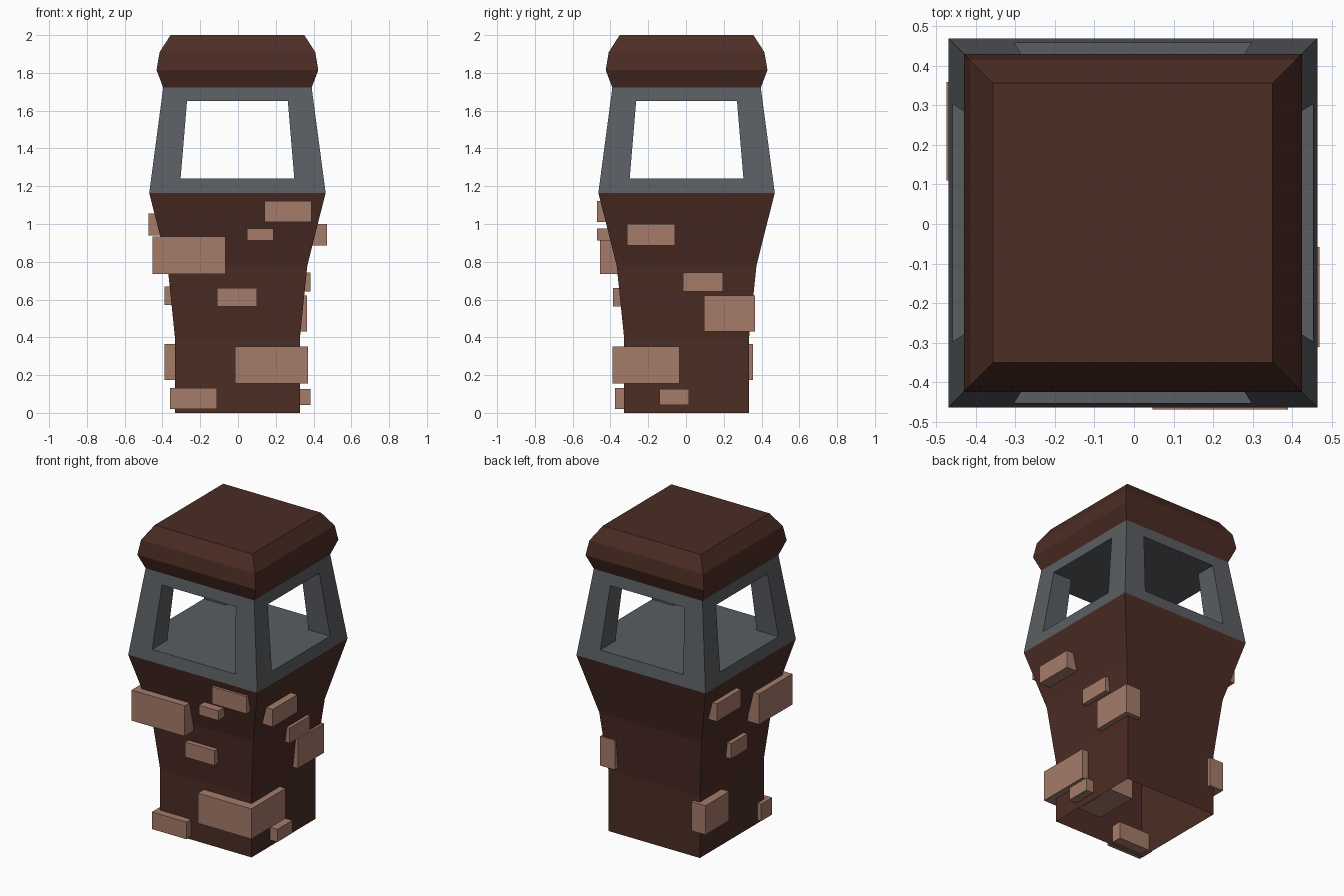
import bpy, bmesh
from mathutils import Vector

if "Cube" in bpy.data.objects:
    bpy.data.objects.remove(bpy.data.objects["Cube"])

CX, CY = -0.003, 0.003      # tower axis


def material(name, rgb):
    m = bpy.data.materials.new(name)
    m.diffuse_color = (*rgb, 1.0)
    m.use_nodes = True
    m.node_tree.nodes["Principled BSDF"].inputs["Base Color"].default_value = m.diffuse_color
    return m


BROWN = material("dark_brown", (0.072, 0.026, 0.018))
GREY = material("slate_grey", (0.102, 0.112, 0.122))
CLAY = material("clay_brick", (0.376, 0.198, 0.144))


def finish(bm, name, mat):
    me = bpy.data.meshes.new(name)
    bm.to_mesh(me)
    bm.free()
    me.materials.append(mat)
    ob = bpy.data.objects.new(name, me)
    bpy.context.collection.objects.link(ob)
    return ob


def square_loft(name, profile, mat, cap_top):
    """Stack square rings given as (z, half width) and skin them."""
    bm = bmesh.new()
    rings = [[bm.verts.new((CX + sx * h, CY + sy * h, z))
              for sx, sy in ((-1, -1), (1, -1), (1, 1), (-1, 1))]
             for z, h in profile]
    for a, b in zip(rings, rings[1:]):
        for i in range(4):
            j = (i + 1) % 4
            bm.faces.new((a[i], a[j], b[j], b[i]))
    if cap_top:
        bm.faces.new(rings[-1])
    return finish(bm, name, mat)


# Flared base, open underneath
square_loft("tower_base", [(0, .331), (.40, .331), (.78, .37), (1.165, .467)], BROWN, False)

# Bevelled roof
square_loft("roof", [(1.722, .393), (1.815, .428), (1.91, .412), (2.0, .354)], BROWN, True)


# Lookout frame: tapered block with window tunnels through both axes,
# made as a 3x3x3 lattice of cells where only the outer skin gets faces
def lookout_frame():
    levels = [1.165, 1.24, 1.65, 1.722]

    def point(i, j, k):
        z = levels[k]
        t = (z - levels[0]) / (levels[3] - levels[0])
        outer = .467 + (.393 - .467) * t
        inner = .301 + (.267 - .301) * (z - 1.24) / .41
        line = (-outer, -inner, inner, outer)
        return CX + line[i], CY + line[j], z

    def solid(c):
        if not all(0 <= v <= 2 for v in c):
            return False
        return c[2] != 1 or (c[0] != 1 and c[1] != 1)

    bm = bmesh.new()
    verts = {}

    def vert(key):
        if key not in verts:
            verts[key] = bm.verts.new(point(*key))
        return verts[key]

    for n in range(27):
        cell = (n % 3, n // 3 % 3, n // 9)
        if not solid(cell):
            continue
        for axis in range(3):
            for side in (0, 1):
                other = list(cell)
                other[axis] += 2 * side - 1
                if solid(other):
                    continue
                u, v = (axis + 1) % 3, (axis + 2) % 3
                quad = []
                for du, dv in ((0, 0), (1, 0), (1, 1), (0, 1)):
                    key = list(cell)
                    key[axis] += side
                    key[u] += du
                    key[v] += dv
                    quad.append(vert(tuple(key)))
                bm.faces.new(quad if side else quad[::-1])
    return finish(bm, "lookout_frame", GREY)


lookout_frame()


# Bricks set into the walls
def brick(name, x0, x1, y0, y1, z0, z1):
    bm = bmesh.new()
    bmesh.ops.create_cube(bm, size=1)
    size = Vector((x1 - x0, y1 - y0, z1 - z0))
    mid = Vector((x0 + x1, y0 + y1, z0 + z1)) / 2
    for v in bm.verts:
        v.co = Vector(a * b for a, b in zip(v.co, size)) + mid
    finish(bm, name, CLAY)


# Front: x range, z range, outer y, depth
front = [(.14, .39, 1.01, 1.122, -.47, .12), (.047, .187, .912, .975, -.47, .12),
         (-.452, -.067, .735, .935, -.455, .345), (-.112, .10, .562, .66, -.387, .12),
         (-.017, .37, .155, .352, -.39, .355), (-.36, -.11, .02, .132, -.376, .115)]
for n, (a, b, z0, z1, y, d) in enumerate(front):
    brick(f"front_brick_{n + 1}", a, b, y, y + d, z0, z1)

# Right: y range, z range, outer x, depth
right = [(-.312, -.058, .885, 1.0, .47, .12), (-.015, .197, .643, .742, .385, .11),
         (.095, .366, .43, .622, .366, .11), (-.14, .016, .043, .126, .383, .11)]
for n, (a, b, z0, z1, x, d) in enumerate(right):
    brick(f"right_brick_{n + 1}", x - d, x, a, b, z0, z1)

# Left: y range, z range, outer x, depth
left = [(.11, .36, .94, 1.056, -.475, .12), (-.08, .09, .57, .67, -.39, .11),
        (.11, .356, .175, .365, -.39, .10)]
for n, (a, b, z0, z1, x, d) in enumerate(left):
    brick(f"left_brick_{n + 1}", x, x + d, a, b, z0, z1)
